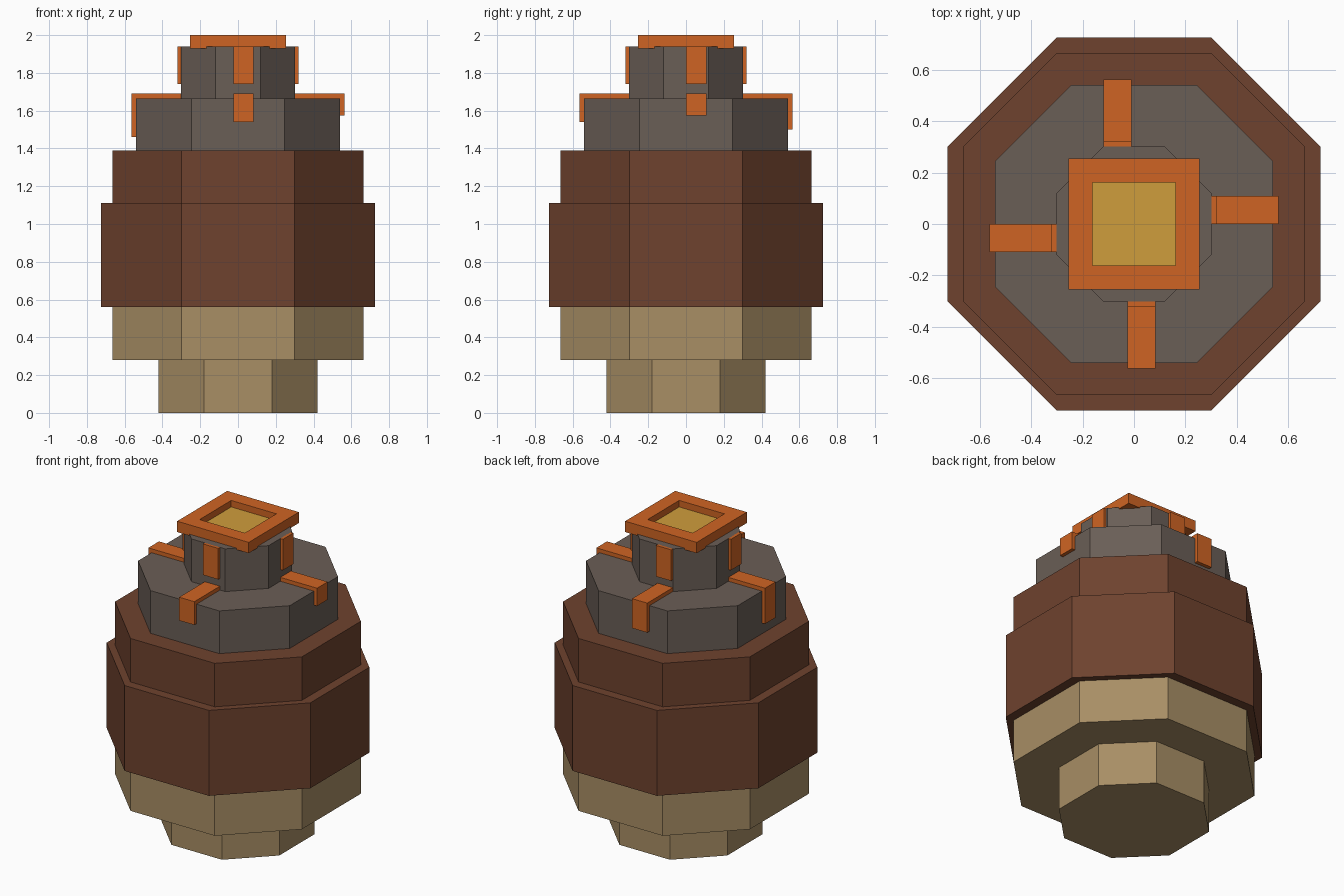
import bpy, bmesh, math
from mathutils import Matrix

if "Cube" in bpy.data.objects:
    bpy.data.objects.remove(bpy.data.objects["Cube"])


def srgb(r, g, b):
    lin = [(c / 255 / 12.92) if c < 11 else ((c / 255 + 0.055) / 1.055) ** 2.4 for c in (r, g, b)]
    return (*lin, 1.0)


def material(name, rgb):
    m = bpy.data.materials.new(name)
    m.diffuse_color = srgb(*rgb)
    m.use_nodes = True
    m.node_tree.nodes["Principled BSDF"].inputs["Base Color"].default_value = m.diffuse_color
    return m


TAN = material("tan", (168, 142, 101))
BROWN = material("brown", (110, 66, 46))
GREY = material("warm grey", (106, 94, 86))
ORANGE = material("orange", (207, 100, 35))
GOLD = material("gold", (207, 157, 60))


def finish(bm, name, mat):
    bmesh.ops.recalc_face_normals(bm, faces=bm.faces)
    me = bpy.data.meshes.new(name)
    bm.to_mesh(me)
    bm.free()
    me.materials.append(mat)
    ob = bpy.data.objects.new(name, me)
    bpy.context.collection.objects.link(ob)
    return ob


def tier(name, half, flat, z0, z1, mat):
    """Eight-sided block: half width and half length of its straight sides."""
    bm = bmesh.new()
    pts = [(flat, -half), (half, -flat), (half, flat), (flat, half),
           (-flat, half), (-half, flat), (-half, -flat), (-flat, -half)]
    face = bm.faces.new([bm.verts.new((x, y, z0)) for x, y in pts])
    ext = bmesh.ops.extrude_face_region(bm, geom=[face], use_keep_orig=True)
    for v in ext["geom"]:
        if isinstance(v, bmesh.types.BMVert):
            v.co.z = z1
    return finish(bm, name, mat)


def add_box(bm, x, y, z, rot=Matrix()):
    size = [b - a for a, b in (x, y, z)]
    mid = [(a + b) / 2 for a, b in (x, y, z)]
    bmesh.ops.create_cube(bm, size=1, matrix=rot @ Matrix.Translation(mid) @ Matrix.Diagonal((*size, 1)))


# Stacked body
tier("foot", 0.42, 0.18, 0.0, 0.28, TAN)
tier("lower_body", 0.665, 0.30, 0.28, 0.56, TAN)
tier("wide_body", 0.725, 0.30, 0.56, 1.11, BROWN)
tier("upper_body", 0.665, 0.30, 1.11, 1.39, BROWN)
tier("shoulder", 0.54, 0.245, 1.39, 1.665, GREY)
tier("neck", 0.302, 0.12, 1.665, 1.94, GREY)

# Straps on each side: angle, sideways start, bottom of the hanging end
for side, angle, s, drop in (("front", 0, -0.025, 1.54), ("right", 90, 0.0, 1.575),
                             ("back", 180, 0.01, 1.50), ("left", 270, 0.0, 1.46)):
    rot = Matrix.Rotation(math.radians(angle), 4, "Z")
    x = (s, s + 0.108)
    # Bent strap: one L profile pulled sideways
    bm = bmesh.new()
    prof = [(-0.30, 1.665), (-0.30, 1.69), (-0.563, 1.69), (-0.563, drop), (-0.54, drop), (-0.54, 1.665)]
    face = bm.faces.new([bm.verts.new(rot @ Matrix.Translation((x[0], y, z)).translation) for y, z in prof])
    ext = bmesh.ops.extrude_face_region(bm, geom=[face], use_keep_orig=True)
    move = rot @ Matrix.Translation((0.108, 0, 0)).translation
    bmesh.ops.translate(bm, vec=move, verts=[v for v in ext["geom"] if isinstance(v, bmesh.types.BMVert)])
    finish(bm, side + "_shoulder_strap", ORANGE)
    # Flat strip up the neck
    bm = bmesh.new()
    add_box(bm, x, (-0.32, -0.30), (1.74, 1.94), rot)
    finish(bm, side + "_neck_strip", ORANGE)

# Square cap with a sunken gold middle
bm = bmesh.new()
add_box(bm, (-0.255, 0.255), (-0.255, 0.255), (1.93, 2.0))
bm.faces.ensure_lookup_table()
top = max(bm.faces, key=lambda f: f.calc_center_median().z)
bmesh.ops.inset_region(bm, faces=[top], thickness=0.133)
ext = bmesh.ops.extrude_face_region(bm, geom=[top])
bmesh.ops.delete(bm, geom=[top], context="FACES_ONLY")
bmesh.ops.translate(bm, vec=(0, 0, -0.042), verts=[v for v in ext["geom"] if isinstance(v, bmesh.types.BMVert)])
cap = finish(bm, "cap", ORANGE)
cap.data.materials.append(GOLD)
for p in cap.data.polygons:
    if p.normal.z > 0.9 and p.center.z < 1.99:
        p.material_index = 1
